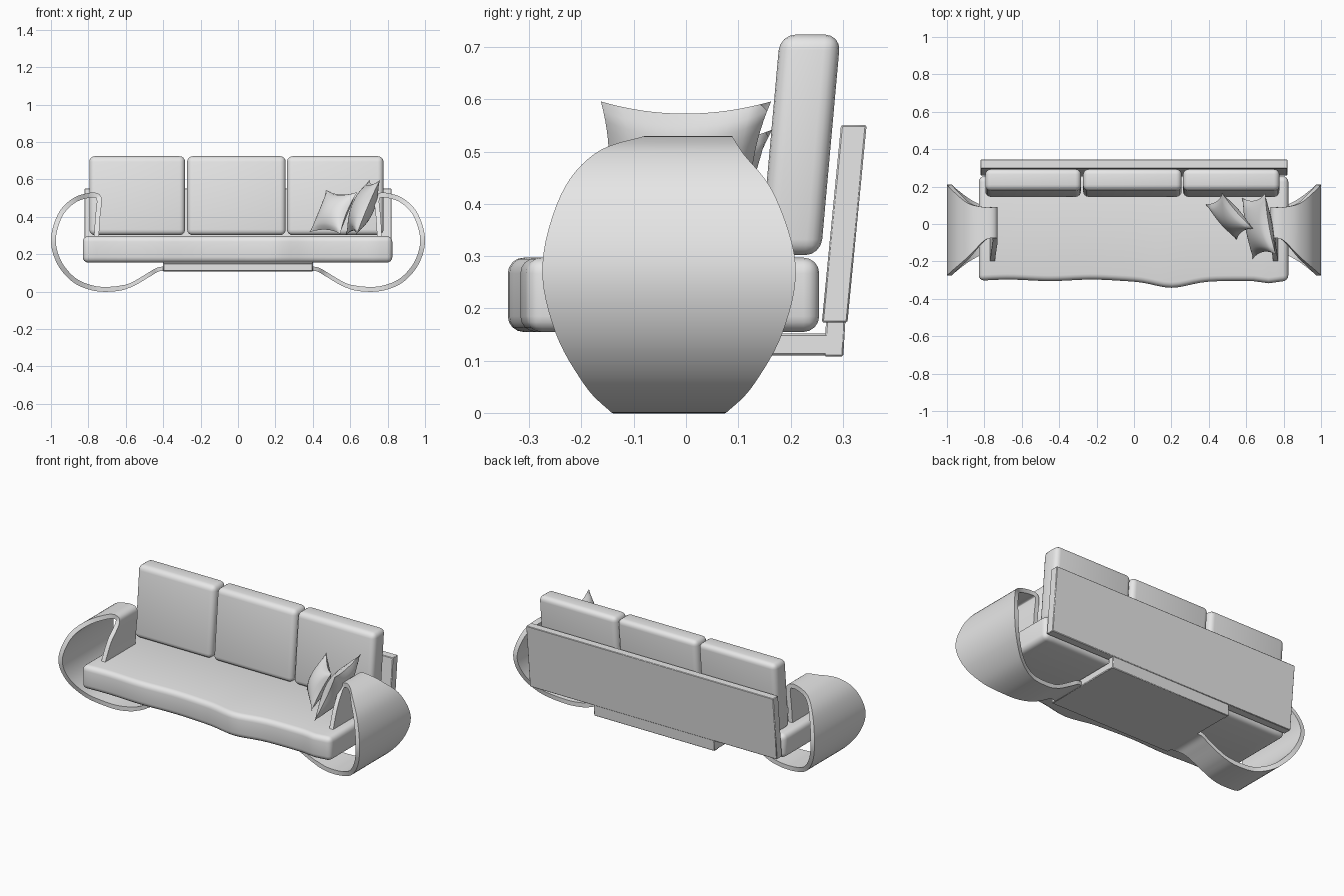
import bpy, bmesh, math
from mathutils import Vector, Matrix

if "Cube" in bpy.data.objects:
    bpy.data.objects.remove(bpy.data.objects["Cube"], do_unlink=True)

GREY = (0.8, 0.8, 0.8, 1.0)
fabric = bpy.data.materials.new("light grey")
fabric.use_nodes = True
fabric.diffuse_color = GREY
fabric.node_tree.nodes["Principled BSDF"].inputs["Base Color"].default_value = GREY


def finish(name, bm, angle=40):
    bmesh.ops.recalc_face_normals(bm, faces=bm.faces[:])
    mesh = bpy.data.meshes.new(name)
    bm.to_mesh(mesh)
    bm.free()
    mesh.materials.append(fabric)
    obj = bpy.data.objects.new(name, mesh)
    bpy.context.collection.objects.link(obj)
    bpy.ops.object.select_all(action='DESELECT')
    obj.select_set(True)
    bpy.context.view_layer.objects.active = obj
    bpy.ops.object.shade_smooth_by_angle(angle=math.radians(angle))
    return obj


def box(lo, hi, round_by=0.0, lean=0.0, segments=4):
    """Box between two corners; lean shifts y in proportion to height."""
    bm = bmesh.new()
    bmesh.ops.create_cube(bm, size=1)
    lo, hi = Vector(lo), Vector(hi)
    for v in bm.verts:
        v.co = Vector(((lo[i] + hi[i]) / 2 + v.co[i] * (hi[i] - lo[i])) for i in range(3))
    if round_by:
        bmesh.ops.bevel(bm, geom=bm.edges[:], offset=round_by, segments=segments,
                        profile=0.5, affect='EDGES')
    for v in bm.verts:
        v.co.y += lean * (v.co.z - lo.z)
    return bm


def spline(points, steps=6):
    """Smooth path through points of any dimension."""
    pts = [Vector(p) for p in points]
    pts = [2 * pts[0] - pts[1]] + pts + [2 * pts[-1] - pts[-2]]
    out = []
    for a, b, c, d in zip(pts, pts[1:], pts[2:], pts[3:]):
        for k in range(steps):
            t = k / steps
            out.append(0.5 * (2 * b + (c - a) * t + (2 * a - 5 * b + 4 * c - d) * t ** 2
                              + (3 * b - a - 3 * c + d) * t ** 3))
    return out + [pts[-2]]


# Seat mattress with a loose, bulging front edge
bm = box((-0.83, -0.305, 0.155), (0.825, 0.255, 0.297), 0.03)
for i in range(-19, 20):
    bmesh.ops.bisect_plane(bm, geom=bm.verts[:] + bm.edges[:] + bm.faces[:],
                           plane_co=(i * 0.04, 0, 0), plane_no=(1, 0, 0))
for v in bm.verts:
    if v.co.y < -0.2:
        x = v.co.x
        v.co.y -= 0.036 * math.exp(-((x - 0.2) / 0.13) ** 2) + 0.012 * math.exp(-((x - 0.72) / 0.05) ** 2)
        v.co.y += 0.008 * math.sin(x * 7) ** 2 if x < 0 else 0
finish("seat_mattress", bm)

# Three leaning back cushions
for name, x0, x1 in (("right", -0.795, -0.283), ("middle", -0.272, 0.255), ("left", 0.262, 0.778)):
    finish("back_cushion_" + name, box((x0, 0.142, 0.302), (x1, 0.258, 0.724), 0.03, 0.09))

# Back board, base panel and the lip that joins them
finish("back_board", box((-0.82, 0.26, 0.173), (0.82, 0.309, 0.551), 0.003, 0.097, 1))
finish("base_panel", box((-0.4, -0.2, 0.11), (0.4, 0.29, 0.152), 0.004, 0, 1))
finish("base_lip", box((-0.4, 0.264, 0.108), (0.4, 0.301, 0.176), 0.003, 0.06, 1))

# Curled arm ribbon: x, z, front edge y, back edge y
ARM = [(0.757, 0.29, -0.2, 0.09), (0.75, 0.4, -0.15, 0.09), (0.742, 0.48, -0.09, 0.09),
       (0.752, 0.512, -0.075, 0.09), (0.8, 0.514, -0.09, 0.09), (0.88, 0.485, -0.175, 0.11),
       (0.95, 0.41, -0.24, 0.17), (0.987, 0.28, -0.275, 0.21), (0.958, 0.16, -0.25, 0.185),
       (0.88, 0.065, -0.195, 0.13), (0.78, 0.02, -0.15, 0.085), (0.68, 0.013, -0.135, 0.07),
       (0.58, 0.032, -0.12, 0.06), (0.48, 0.088, -0.13, 0.05), (0.43, 0.117, -0.16, 0.05),
       (0.38, 0.125, -0.18, 0.04)]


def arm(name, side):
    bm = bmesh.new()
    path = spline(ARM)
    rings = []
    for i, p in enumerate(path):
        d = path[min(i + 1, len(path) - 1)] - path[max(i - 1, 0)]
        n = Vector((-d[1], d[0])).normalized() * (0.013 if p[0] > 0.6 else 0.011)
        rings.append([bm.verts.new((side * (p[0] + s * n.x), y, p[1] + s * n.y))
                      for s, y in ((1, p[2]), (1, p[3]), (-1, p[3]), (-1, p[2]))])
    for a, b in zip(rings, rings[1:]):
        for k in range(4):
            bm.faces.new((a[k], a[(k + 1) % 4], b[(k + 1) % 4], b[k]))
    bm.faces.new(rings[0])
    bm.faces.new(rings[-1])
    finish(name, bm)


arm("left_arm", 1)
arm("right_arm", -1)


# Throw pillows: pinched corners, puffed middle
def pillow(name, centre, across, up, puff, n=16):
    bm = bmesh.new()
    across, up = Vector(across), Vector(up)
    normal = across.cross(up).normalized()
    for face in (1, -1):
        grid = []
        for i in range(n + 1):
            row = []
            for j in range(n + 1):
                u, v = 2 * i / n - 1, 2 * j / n - 1
                pu, pv = u * (1 - 0.16 * (1 - v * v)), v * (1 - 0.16 * (1 - u * u))
                h = face * puff * ((1 - u * u) * (1 - v * v)) ** 0.6
                row.append(bm.verts.new(Vector(centre) + across * pu + up * pv + normal * h))
            grid.append(row)
        for i in range(n):
            for j in range(n):
                bm.faces.new((grid[i][j], grid[i + 1][j], grid[i + 1][j + 1], grid[i][j + 1]))
    bmesh.ops.remove_doubles(bm, verts=bm.verts[:], dist=0.0005)
    finish(name, bm, 60)


pillow("small_pillow", (0.51, 0.04, 0.425), (0.083, -0.095, -0.005), (0.045, 0.03, 0.112), 0.05)
pillow("large_pillow", (0.668, -0.012, 0.45), (0.028, -0.163, 0), (0.062, 0.012, 0.146), 0.058)
